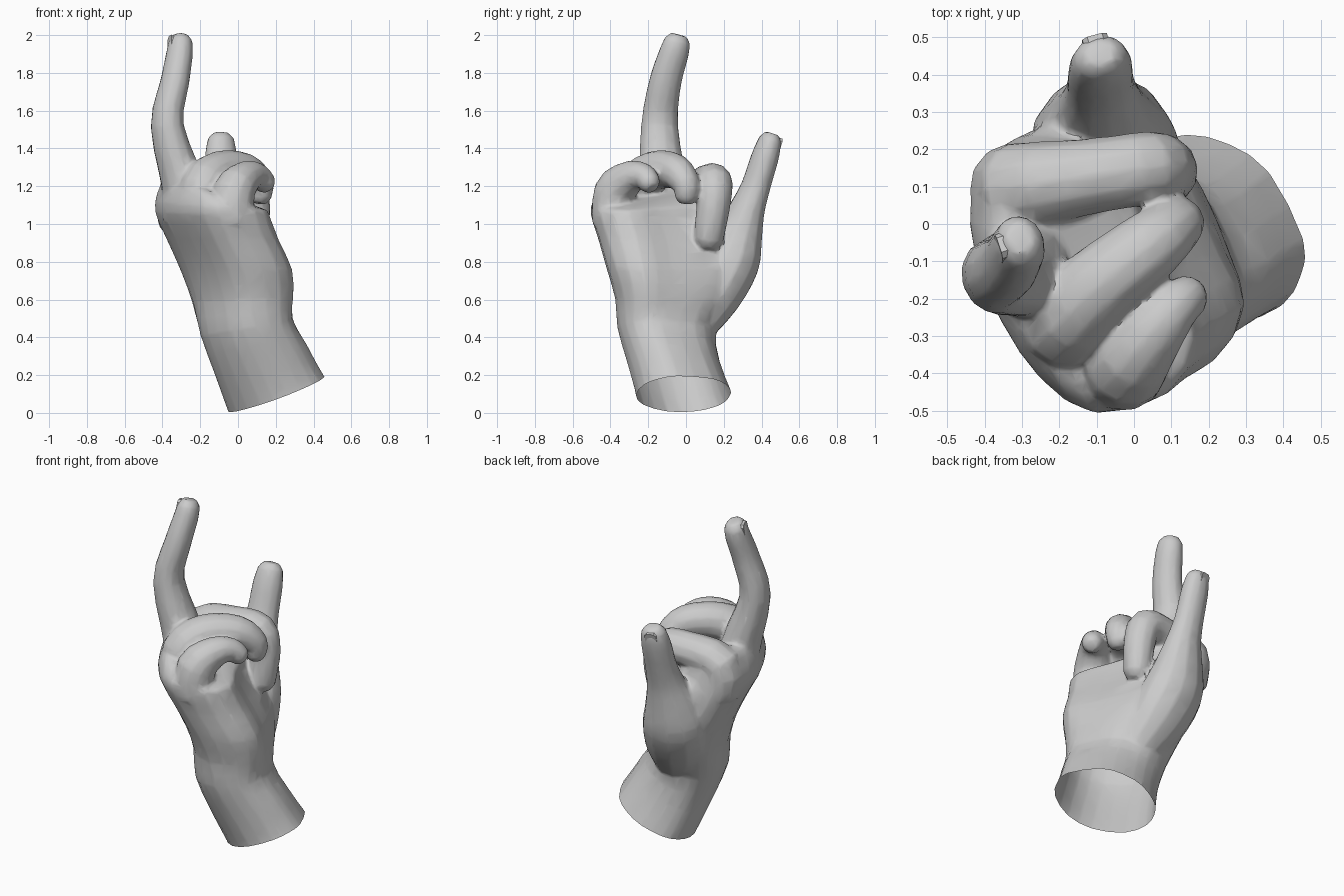
import bpy, bmesh
from math import cos, sin, pi, atan2
from mathutils import Vector

if "Cube" in bpy.data.objects:
    bpy.data.objects.remove(bpy.data.objects["Cube"])

UP = Vector((0, 0, 1))
flesh = []


def catmull(pts, steps, closed=False):
    """Interpolate a list of vectors (any dimension) smoothly."""
    n, out = len(pts), []
    for i in range(n if closed else n - 1):
        if closed:
            a, b, c, d = (pts[(i + k) % n] for k in (-1, 0, 1, 2))
        else:
            a, b, c, d = (pts[min(max(i + k, 0), n - 1)] for k in (-1, 0, 1, 2))
        for s in range(steps):
            t = s / steps
            out.append(0.5 * (2 * b + (c - a) * t + (2 * a - 5 * b + 4 * c - d) * t * t
                              + (3 * b - 3 * c + d - a) * t ** 3))
    if not closed:
        out.append(pts[-1].copy())
    return out


def loft(name, rings):
    """Closed skin through a list of equal rings."""
    bm = bmesh.new()
    rows = [[bm.verts.new(p) for p in r] for r in rings]
    n = len(rows[0])
    for a, b in zip(rows, rows[1:]):
        for i in range(n):
            j = (i + 1) % n
            bm.faces.new((a[i], a[j], b[j], b[i]))
    bm.faces.new(rows[0][::-1])
    bm.faces.new(rows[-1])
    bmesh.ops.recalc_face_normals(bm, faces=bm.faces)
    me = bpy.data.meshes.new(name)
    bm.to_mesh(me)
    bm.free()
    ob = bpy.data.objects.new(name, me)
    bpy.context.collection.objects.link(ob)
    return ob


def section(c, side, front, r, width, n=12):
    return [c + side * (r * width * cos(2 * pi * i / n)) + front * (r * sin(2 * pi * i / n))
            for i in range(n)]


def finger(name, path, curl, width=1.0, nail=True):
    """path: (x, y, z, radius) points; curl: horizontal palm-side direction."""
    pts = catmull([Vector(p) for p in path], 3)
    b0 = Vector((*curl, 0)).normalized().cross(UP)
    rings = []
    for i, p in enumerate(pts):
        t = (pts[min(i + 1, len(pts) - 1)] - pts[max(i - 1, 0)]).xyz.normalized()
        b = (b0 - t * b0.dot(t)).normalized()
        f = t.cross(b)
        rings.append(section(p.xyz, b, f, p.w + .003, width))
    # blunt fingertip
    r = pts[-1].w
    rings.append(section(pts[-1].xyz + t * r * 0.55, b, f, r * 0.65, width))
    flesh.append(loft(name, rings))
    if nail:
        base = pts[-1].xyz - f * r * 0.9
        loft(name + "_nail", [[base + t * (r * u) + b * (r * v * width) - f * h for u, v in
             ((-0.9, -0.5), (-0.9, 0.5), (0.1, 0.5), (0.35, 0.3), (0.35, -0.3), (0.1, -0.5))]
            for h in (-r * 0.3, r * 0.1)])


def oval(q, skew=0.1):
    """Point of a slanted unit oval in the direction of q."""
    t = atan2(q.y, q.x)
    return Vector((cos(t + skew), sin(t - skew)))


# palm and wrist: cross-section morphs from oval wrist to knuckle arc
knuckle_arc = [Vector(p) for p in (
    (1, -.45), (.74, -.02), (.5, .45), (.3, .8), (-.1, 1), (-.7, .93), (-1, .6),
    (-.95, .1), (-.72, -.35), (-.38, -.75), (.1, -1), (.74, -.86))]
# z, x min, x max, y min, y max, knuckle blend, rise towards the palm side
levels = [
    (-.03, .00, .54, -.25, .30, 0, .22),
    (.10, -.05, .45, -.27, .25, 0, .20),
    (.28, -.12, .36, -.32, .18, 0, .17),
    (.45, -.20, .295, -.365, .16, .15, .08),
    (.60, -.245, .30, -.375, .25, .6, .02),
    (.76, -.305, .29, -.42, .29, .85, 0),
    (.92, -.375, .215, -.465, .27, 1, 0),
    (1.05, -.435, .17, -.505, .24, 1, -.02),
    (1.12, -.425, .15, -.495, .225, 1, -.09),
    (1.18, -.38, .03, -.43, .20, 1, -.13),
    (1.20, -.32, -.06, -.35, .16, 1, -.12)]
rings = []
for z, x0, x1, y0, y1, k, rise in catmull([Vector(l) for l in levels], 2):
    shape = catmull([oval(q).lerp(q, k) for q in knuckle_arc], 2, True)
    rings.append([Vector(((x0 + x1) / 2 + p.x * (x1 - x0) / 2,
                          (y0 + y1) / 2 + p.y * (y1 - y0) / 2,
                          z + p.x * rise / 2)) for p in shape])
palm = loft("hand", rings)

# raised finger
finger("middle_finger", [(-.28, -.10, 1.02, .12), (-.29, -.12, 1.20, .112),
                         (-.375, -.14, 1.52, .085), (-.335, -.11, 1.75, .074),
                         (-.31, -.065, 1.90, .068), (-.305, -.045, 1.97, .06)],
       (1, .3), 1.15)

# curled fingers
finger("index_finger", [(-.30, .10, 1.00, .115), (-.31, .10, 1.17, .115), (-.10, .13, 1.22, .098),
                        (.04, .15, 1.21, .096), (.08, .145, 1.10, .088),
                        (.08, .13, .99, .082), (.08, .12, .91, .074)], (1, .12), nail=False)
finger("ring_finger", [(-.19, -.26, 1.02, .12), (-.185, -.26, 1.19, .122), (-.10, -.17, 1.28, .105),
                       (.04, -.06, 1.28, .092), (.115, .00, 1.21, .072),
                       (.115, .00, 1.14, .058)], (.75, .65), nail=False)
finger("little_finger", [(-.03, -.385, 1.00, .11), (-.02, -.375, 1.17, .112),
                         (.05, -.29, 1.25, .085), (.11, -.22, 1.25, .066),
                         (.15, -.19, 1.21, .055)], (.7, .7), nail=False)

# thumb with its fleshy base, and the web towards the index finger
finger("thumb", [(.03, .04, .44, .10), (-.04, .14, .62, .148), (-.09, .23, .80, .157),
                 (-.095, .28, .95, .125), (-.09, .325, 1.08, .092), (-.09, .37, 1.20, .075),
                 (-.09, .42, 1.36, .07), (-.09, .448, 1.45, .057)], (.3, -1), 1.2)
finger("thumb_web", [(-.09, .10, .64, .11), (-.14, .17, .82, .12), (-.19, .17, .98, .11),
                     (-.23, .14, 1.08, .09)], (1, 0), nail=False)

# fuse the flesh into one skin, soften the creases, thin the mesh
bpy.ops.object.select_all(action='DESELECT')
for ob in flesh + [palm]:
    ob.select_set(True)
bpy.context.view_layer.objects.active = palm
bpy.ops.object.join()
remesh = palm.modifiers.new("fuse", 'REMESH')
remesh.mode = 'VOXEL'
remesh.voxel_size = 0.011
soften = palm.modifiers.new("soften", 'SMOOTH')
soften.factor = 0.5
soften.iterations = 5
thin = palm.modifiers.new("thin", 'DECIMATE')
thin.ratio = 0.08
for m in ("fuse", "soften", "thin"):
    bpy.ops.object.modifier_apply(modifier=m)

# cut the open, slanted wrist
bm = bmesh.new()
bm.from_mesh(palm.data)
bmesh.ops.bisect_plane(bm, geom=bm.verts[:] + bm.edges[:] + bm.faces[:],
                       plane_co=(-.06, 0, 0), plane_no=(-.39, -.12, 1), clear_inner=True)
bm.to_mesh(palm.data)
bm.free()
bpy.ops.object.shade_smooth_by_angle(angle=0.8)
